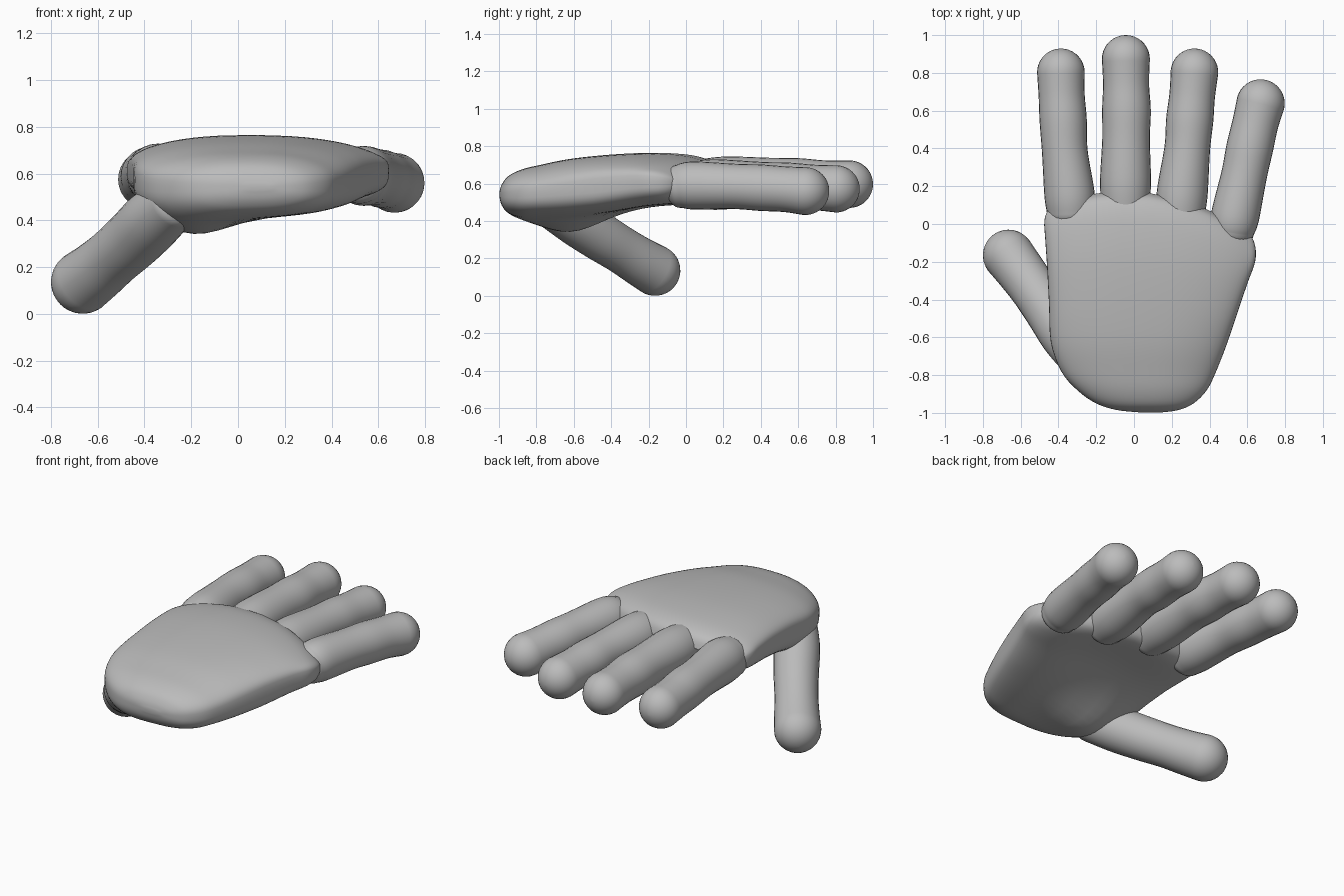
import bpy, bmesh, math
from mathutils import Vector

if "Cube" in bpy.data.objects:
    bpy.data.objects.remove(bpy.data.objects["Cube"])

grey = bpy.data.materials.new("plain grey")
grey.diffuse_color = (0.5, 0.5, 0.5, 1)
grey.use_nodes = True
grey.node_tree.nodes["Principled BSDF"].inputs["Base Color"].default_value = grey.diffuse_color


def spline(rows, steps):
    """Catmull-Rom resampling of rows of numbers."""
    rows = [Vector(r) for r in rows]
    out = []
    for i in range(len(rows) - 1):
        p0, p1 = rows[max(i - 1, 0)], rows[i]
        p2, p3 = rows[i + 1], rows[min(i + 2, len(rows) - 1)]
        for s in range(steps):
            t = s / steps
            out.append(0.5 * (2 * p1 + (p2 - p0) * t + (2 * p0 - 5 * p1 + 4 * p2 - p3) * t * t
                              + (3 * p1 - p0 - 3 * p2 + p3) * t ** 3))
    return out + [rows[-1]]


def loft(name, rings):
    """Skin a list of equal rings and cap both ends."""
    bm = bmesh.new()
    vr = [[bm.verts.new(p) for p in ring] for ring in rings]
    n = len(vr[0])
    for a, b in zip(vr, vr[1:]):
        for i in range(n):
            bm.faces.new((a[i], a[(i + 1) % n], b[(i + 1) % n], b[i]))
    bm.faces.new(vr[0])
    bm.faces.new(vr[-1])
    bmesh.ops.recalc_face_normals(bm, faces=bm.faces)
    for f in bm.faces:
        f.smooth = True
    mesh = bpy.data.meshes.new(name)
    bm.to_mesh(mesh)
    bm.free()
    mesh.materials.append(grey)
    obj = bpy.data.objects.new(name, mesh)
    bpy.context.collection.objects.link(obj)


def finger(name, nodes, sides=28):
    """Round-ended tube through (x, y, z, radius) nodes."""
    pts = spline(nodes, 6)
    cen = [Vector(p[:3]) for p in pts]
    rings = []

    def ring(c, d, r):
        side = d.cross(Vector((0, 0, 1))).normalized()
        up = side.cross(d)
        rings.append([c + r * (side * math.cos(a) + up * math.sin(a))
                      for a in (math.tau * k / sides for k in range(sides))])

    d0 = (cen[1] - cen[0]).normalized()
    d1 = (cen[-1] - cen[-2]).normalized()
    r0, r1 = pts[0][3], pts[-1][3]
    for k in range(1, 8):                       # rounded root
        a = math.pi / 2 * k / 8
        ring(cen[0] - d0 * r0 * 0.6 * math.cos(a), d0, r0 * math.sin(a))
    for i, c in enumerate(cen):
        d = (cen[min(i + 1, len(cen) - 1)] - cen[max(i - 1, 0)]).normalized()
        ring(c, d, pts[i][3])
    for k in range(1, 10):                      # domed tip
        a = math.pi / 2 * k / 9.2
        ring(c + d1 * r1 * math.sin(a), d1, r1 * math.cos(a))
    loft(name, rings)


# Palm: stations of y, left x, right x, top z, bottom z, front-edge curvature
stations = [
    (-0.998, 0.04, 0.14, 0.555, 0.53, 0),
    (-0.985, -0.09, 0.235, 0.595, 0.485, 0),
    (-0.95, -0.20, 0.315, 0.64, 0.445, 0),
    (-0.88, -0.30, 0.385, 0.675, 0.42, 0),
    (-0.78, -0.385, 0.435, 0.70, 0.415, 0),
    (-0.62, -0.44, 0.492, 0.732, 0.42, 0.05),
    (-0.40, -0.45, 0.553, 0.755, 0.44, 0.15),
    (-0.18, -0.46, 0.603, 0.765, 0.462, 0.30),
    (0.00, -0.47, 0.638, 0.757, 0.475, 0.45),
    (0.10, -0.475, 0.645, 0.737, 0.49, 0.5),
    (0.15, -0.46, 0.63, 0.705, 0.52, 0.5),
    (0.172, -0.43, 0.60, 0.65, 0.58, 0.5),
]
rings = []
for y, xl, xr, zt, zb, bend in spline(stations, 4):
    ring = []
    e = 0.74 - 0.18 * min(1, max(0, (y + 0.95) / 0.5))      # squarer towards the knuckles
    for k in range(64):
        a = math.tau * k / 64
        c, s = math.cos(a), math.sin(a)
        u = math.copysign(abs(c) ** e, c)
        v = math.copysign(abs(s) ** e, s)
        x = (xl + xr) / 2 + u * (xr - xl) / 2
        z = (zt + zb) / 2 + v * (zt - zb) / 2
        py = y - bend * (x + 0.05) ** 2
        if v < 0:                               # fleshy mound below the thumb, slight hollow beyond
            z += 0.085 * v * math.exp(-((x + 0.2) / 0.22) ** 2 - ((py + 0.62) / 0.22) ** 2)
            z -= 0.03 * v * math.exp(-((x - 0.1) / 0.3) ** 2 - ((py + 0.1) / 0.25) ** 2)
        else:                                   # back of the hand slopes to both sides
            z -= 0.045 * v * min(1, ((x - 0.05) / 0.55) ** 2)
        ring.append((x, py, z))
    rings.append(ring)
loft("palm", rings)

# Fingers and thumb
finger("index_finger", [(-0.335, 0.06, 0.59, 0.125), (-0.342, 0.16, 0.595, 0.133),
                        (-0.366, 0.38, 0.597, 0.121), (-0.375, 0.55, 0.59, 0.125),
                        (-0.383, 0.68, 0.582, 0.122), (-0.387, 0.803, 0.575, 0.126)])
finger("middle_finger", [(-0.045, 0.08, 0.605, 0.125), (-0.045, 0.22, 0.61, 0.135),
                         (-0.042, 0.45, 0.612, 0.126), (-0.04, 0.60, 0.607, 0.129),
                         (-0.042, 0.74, 0.602, 0.122), (-0.043, 0.873, 0.597, 0.127)])
finger("ring_finger", [(0.245, 0.03, 0.595, 0.125), (0.255, 0.16, 0.595, 0.135),
                       (0.282, 0.40, 0.595, 0.121), (0.295, 0.55, 0.587, 0.125),
                       (0.308, 0.68, 0.58, 0.121), (0.32, 0.803, 0.572, 0.126)])
finger("little_finger", [(0.52, -0.04, 0.585, 0.115), (0.535, 0.04, 0.59, 0.128),
                         (0.583, 0.26, 0.585, 0.121), (0.612, 0.40, 0.578, 0.124),
                         (0.642, 0.53, 0.57, 0.122), (0.670, 0.638, 0.56, 0.128)])
finger("thumb", [(-0.275, -0.72, 0.475, 0.115), (-0.36, -0.595, 0.405, 0.132),
                 (-0.445, -0.465, 0.32, 0.13), (-0.53, -0.345, 0.245, 0.126),
                 (-0.60, -0.25, 0.185, 0.13), (-0.664, -0.166, 0.136, 0.136)])
